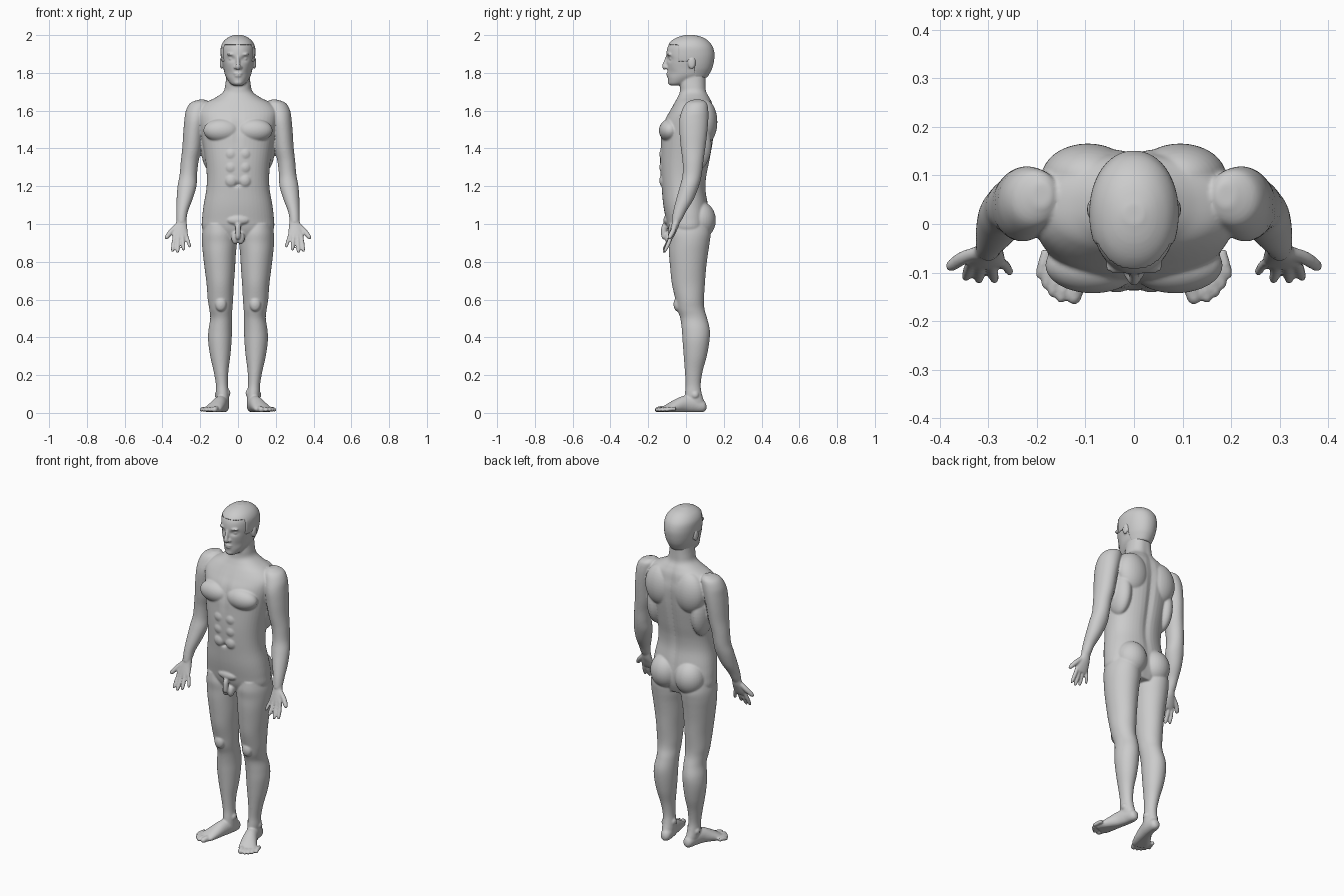
import bpy, bmesh, math
from mathutils import Vector, Matrix

SEG = 48


def catmull(rows, n=5):
    """Smoothly interpolate rows of numbers."""
    out = []
    for i in range(len(rows) - 1):
        a, b = rows[max(i - 1, 0)], rows[i]
        c, d = rows[i + 1], rows[min(i + 2, len(rows) - 1)]
        for k in range(n):
            t = k / n
            out.append([0.5 * (2 * q + (r - p) * t + (2 * p - 5 * q + 4 * r - s) * t * t
                               + (3 * q - p - 3 * r + s) * t ** 3) for p, q, r, s in zip(a, b, c, d)])
    return out + [list(rows[-1])]


def skin(bm, rings):
    """Closed surface through rings of points."""
    loops = [[bm.verts.new(p) for p in r] for r in rings]
    n = len(loops[0])
    faces = [bm.faces.new((a[i], a[(i + 1) % n], b[(i + 1) % n], b[i]))
             for a, b in zip(loops, loops[1:]) for i in range(n)]
    faces += [bm.faces.new(loops[0]), bm.faces.new(loops[-1])]
    bmesh.ops.recalc_face_normals(bm, faces=faces)


def loft(bm, rows, sides=(1,), power=2.0):
    """Horizontal rings: z, centre x, half width, front y, back y."""
    e = 2 / power
    for s in sides:
        rings = []
        for z, cx, rx, yf, yb in catmull(rows):
            ring = []
            for i in range(SEG):
                a = 2 * math.pi * i / SEG
                c, d = math.cos(a), math.sin(a)
                ring.append((s * (cx + rx * math.copysign(abs(c) ** e, c)),
                             (yf + yb) / 2 + (yb - yf) / 2 * math.copysign(abs(d) ** e, d), z))
            rings.append(ring)
        skin(bm, rings)


def tube(bm, rows, sides=(1, -1)):
    """Rings across a path: x, y, z, half width, half thickness."""
    pts = catmull(rows, 4)
    whole = (Vector(rows[-1][:3]) - Vector(rows[0][:3])).normalized()
    ref = Vector((0, 1, 0)) if abs(whole.z) > 0.6 else Vector((0, 0, 1))
    for s in sides:
        rings = []
        for i, p in enumerate(pts):
            t = Vector(pts[min(i + 1, len(pts) - 1)][:3]) - Vector(pts[max(i - 1, 0)][:3])
            u = t.cross(ref).normalized()
            w = t.cross(u).normalized()
            ring = [Vector(p[:3]) + u * p[3] * math.cos(a) + w * p[4] * math.sin(a)
                    for a in (2 * math.pi * k / 20 for k in range(20))]
            rings.append([(s * v.x, v.y, v.z) for v in ring])
        skin(bm, rings)


def digit(bm, p0, p1, r, bend=(0, 0, 0)):
    a, b, k = Vector(p0), Vector(p1), Vector(bend)
    rows = [(*(a.lerp(b, t) + k * math.sin(math.pi * t)), r * f, r * f)
            for t, f in ((0, 1), (.3, 1), (.5, 1.03), (.78, .95), (.93, .75), (1, .3))]
    tube(bm, rows)


def ball(bm, c, r, sides=(1, -1)):
    for s in sides:
        m = Matrix.Translation((s * c[0], c[1], c[2])) @ Matrix.Diagonal((*r, 1))
        bmesh.ops.create_uvsphere(bm, u_segments=32, v_segments=20, radius=1, matrix=m)


def to_object(bm, name):
    me = bpy.data.meshes.new(name)
    bm.to_mesh(me)
    bm.free()
    ob = bpy.data.objects.new(name, me)
    bpy.context.collection.objects.link(ob)
    return ob


def remesh(ob, voxel, rounds):
    m = ob.modifiers.new("blend", 'REMESH')
    m.mode, m.voxel_size, m.use_smooth_shade = 'VOXEL', voxel, True
    m = ob.modifiers.new("soften", 'SMOOTH')
    m.factor, m.iterations = 0.5, rounds


LR = (1, -1)
bm = bmesh.new()

# torso and neck
loft(bm, [(.915, 0, .13, -.07, .10), (.97, 0, .187, -.095, .12), (1.03, 0, .19, -.108, .125),
          (1.10, 0, .182, -.12, .118), (1.18, 0, .168, -.128, .106), (1.25, 0, .165, -.134, .11),
          (1.33, 0, .172, -.137, .126), (1.42, 0, .186, -.134, .142), (1.48, 0, .195, -.13, .15),
          (1.55, 0, .208, -.112, .155), (1.60, 0, .21, -.085, .148), (1.64, 0, .175, -.062, .14),
          (1.67, 0, .118, -.045, .126), (1.70, 0, .078, -.033, .11), (1.74, 0, .067, -.035, .106),
          (1.80, 0, .06, -.03, .105)], power=2.25)
# chest, shoulder blades, flanks, abdomen, buttocks
ball(bm, (.085, -.085, 1.495), (.098, .058, .062))
ball(bm, (.095, .098, 1.54), (.095, .068, .12))
ball(bm, (.145, .05, 1.42), (.052, .085, .14))
for z in (1.37, 1.30, 1.23):
    ball(bm, (.036, -.115, z), (.035, .026, .038))
ball(bm, (.08, .072, 1.02), (.088, .086, .1))
# pelvic forms
ball(bm, (0, -.098, 1.02), (.06, .022, .026), (1,))
tube(bm, [(0, -.095, 1.01, .012, .012), (0, -.115, .985, .015, .015),
          (0, -.117, .935, .014, .014), (0, -.114, .918, .005, .005)], (1,))
ball(bm, (.015, -.09, .925), (.02, .022, .033))

# arms
loft(bm, [(1.658, .19, .02, .035, .085), (1.64, .203, .05, .0, .11), (1.60, .216, .06, -.022, .118),
          (1.55, .226, .058, -.035, .118), (1.48, .236, .054, -.034, .112), (1.40, .244, .051, -.027, .102),
          (1.33, .256, .047, -.018, .092), (1.26, .263, .046, -.018, .083), (1.20, .27, .05, -.032, .068),
          (1.13, .283, .042, -.052, .04), (1.07, .295, .031, -.067, .003), (1.03, .299, .027, -.074, -.018),
          (1.01, .30, .024, -.076, -.03)], LR)
# palms
tube(bm, [(.298, -.042, 1.05, .024, .019), (.30, -.055, 1.0, .030, .020), (.304, -.066, .97, .038, .018),
          (.306, -.077, .94, .041, .015), (.307, -.083, .92, .034, .010)])
# fingers and thumb
for p0, p1, r in (((.275, -.077, .945), (.254, -.103, .876), .0095),
                  ((.295, -.082, .94), (.287, -.12, .860), .0105),
                  ((.315, -.082, .94), (.320, -.12, .847), .0108),
                  ((.334, -.078, .945), (.348, -.115, .852), .0105)):
    digit(bm, p0, p1, r, (0, .004, 0))
digit(bm, (.318, -.058, .995), (.383, -.092, .922), .0135, (.004, .004, 0))

# legs
loft(bm, [(1.0, .105, .075, -.09, .12), (.95, .1, .09, -.096, .13), (.9, .0985, .0925, -.092, .125),
          (.84, .0985, .087, -.09, .116), (.76, .096, .08, -.083, .106), (.68, .094, .072, -.074, .1),
          (.60, .093, .067, -.056, .095), (.55, .091, .061, -.047, .098), (.50, .089, .058, -.03, .112),
          (.44, .094, .062, -.022, .126), (.38, .096, .062, -.018, .124), (.30, .094, .053, -.012, .11),
          (.22, .090, .039, -.006, .088), (.15, .085, .032, -.002, .078), (.10, .082, .034, -.006, .084),
          (.05, .079, .032, -.008, .098), (.02, .078, .026, .0, .09)], LR)
# kneecaps and ankle bones
ball(bm, (.091, -.044, .575), (.03, .022, .038))
ball(bm, (.055, .038, .105), (.015, .02, .02))
ball(bm, (.108, .048, .095), (.015, .02, .02))
# feet and toes
tube(bm, [(.072, .108, .03, .010, .012), (.074, .092, .032, .027, .03), (.081, .04, .045, .034, .045),
          (.094, -.01, .045, .037, .045), (.114, -.06, .032, .045, .034), (.133, -.10, .02, .05, .022),
          (.142, -.122, .015, .042, .014)])
for x, y, r in ((.127, -.164, .0155), (.153, -.162, .0115), (.170, -.15, .011),
                (.184, -.134, .0105), (.196, -.112, .0105)):
    digit(bm, (x - .016, y + .058, .021), (x, y, .013), r, (0, 0, .003))

# head
loft(bm, [(1.733, 0, .02, -.083, -.03), (1.742, 0, .038, -.091, .01), (1.765, 0, .056, -.095, .07),
          (1.79, 0, .069, -.097, .115), (1.825, 0, .077, -.099, .134), (1.86, 0, .084, -.102, .144),
          (1.90, 0, .088, -.104, .147), (1.94, 0, .086, -.096, .137), (1.97, 0, .07, -.073, .113),
          (1.99, 0, .045, -.038, .08), (2.0, 0, .018, .0, .04)], power=2.1)
# nose, lips, chin, brows, ears
tube(bm, [(0, -.096, 1.885, .009, .012), (0, -.108, 1.855, .010, .012), (0, -.115, 1.832, .013, .012),
          (0, -.107, 1.82, .009, .008)], (1,))
ball(bm, (.013, -.101, 1.829), (.009, .013, .009))
ball(bm, (0, -.093, 1.796), (.024, .012, .006), (1,))
ball(bm, (0, -.092, 1.784), (.02, .012, .006), (1,))
ball(bm, (0, -.08, 1.75), (.024, .016, .017), (1,))
ball(bm, (.034, -.088, 1.898), (.026, .014, .008))
ball(bm, (.088, .03, 1.852), (.009, .02, .032))
ball(bm, (.036, -.075, 1.875), (.014, .014, .011))

# carved hollows: x, z, width, height, depth, side
HOLLOWS = [(.036, 1.874, .018, .012, .014, -1), (.05, 1.80, .018, .02, .005, -1), (0, 1.21, .009, .010, .016, -1),
           (0, 1.50, .012, .08, .008, -1), (0, 1.38, .022, .30, .013, 1), (0, 1.725, .03, .012, .004, -1)]
for v in bm.verts:
    x, y, z = v.co
    if abs(y + .075) < .02 and 1.86 < z < 1.89 and .02 < abs(x) < .052 and abs(x) != .036:
        if ((abs(x) - .036) / .014) ** 2 + ((y + .075) / .014) ** 2 + ((z - 1.875) / .011) ** 2 < 1.01:
            continue  # eyeballs stay round
    for hx, hz, sx, sz, d, side in HOLLOWS:
        if (y - .02) * side > .04:
            v.co.y -= side * d * math.exp(-((abs(x) - hx) / sx) ** 2 - ((z - hz) / sz) ** 2)
    v.co.z = max(v.co.z, .004)

remesh(to_object(bm, "body"), .005, 4)

# hair cap trimmed at the hairline and above the ears
hb = bmesh.new()
loft(hb, [(1.775, 0, .064, -.09, .112), (1.80, 0, .073, -.098, .127), (1.825, 0, .081, -.10, .139),
          (1.86, 0, .088, -.104, .148), (1.90, 0, .092, -.107, .151), (1.94, 0, .090, -.100, .141),
          (1.97, 0, .074, -.077, .117), (1.99, 0, .048, -.042, .084), (2.001, 0, .02, .0, .04)], power=2.1)
hair = to_object(hb, "hair")
cb = bmesh.new()
bmesh.ops.create_cube(cb, size=1, matrix=Matrix.Translation((0, -.14, 1.848)) @ Matrix.Diagonal((.4, .2, .2, 1)))
bmesh.ops.create_cube(cb, size=1, matrix=Matrix.Translation((0, -.08, 1.78)) @ Matrix.Diagonal((.41, .25, .16, 1)))
cutter = to_object(cb, "hairline_cutter")
cutter.hide_render = True
cutter.hide_viewport = True
cut = hair.modifiers.new("hairline", 'BOOLEAN')
cut.operation, cut.object, cut.solver, cut.use_self = 'DIFFERENCE', cutter, 'EXACT', True
remesh(hair, .005, 2)
